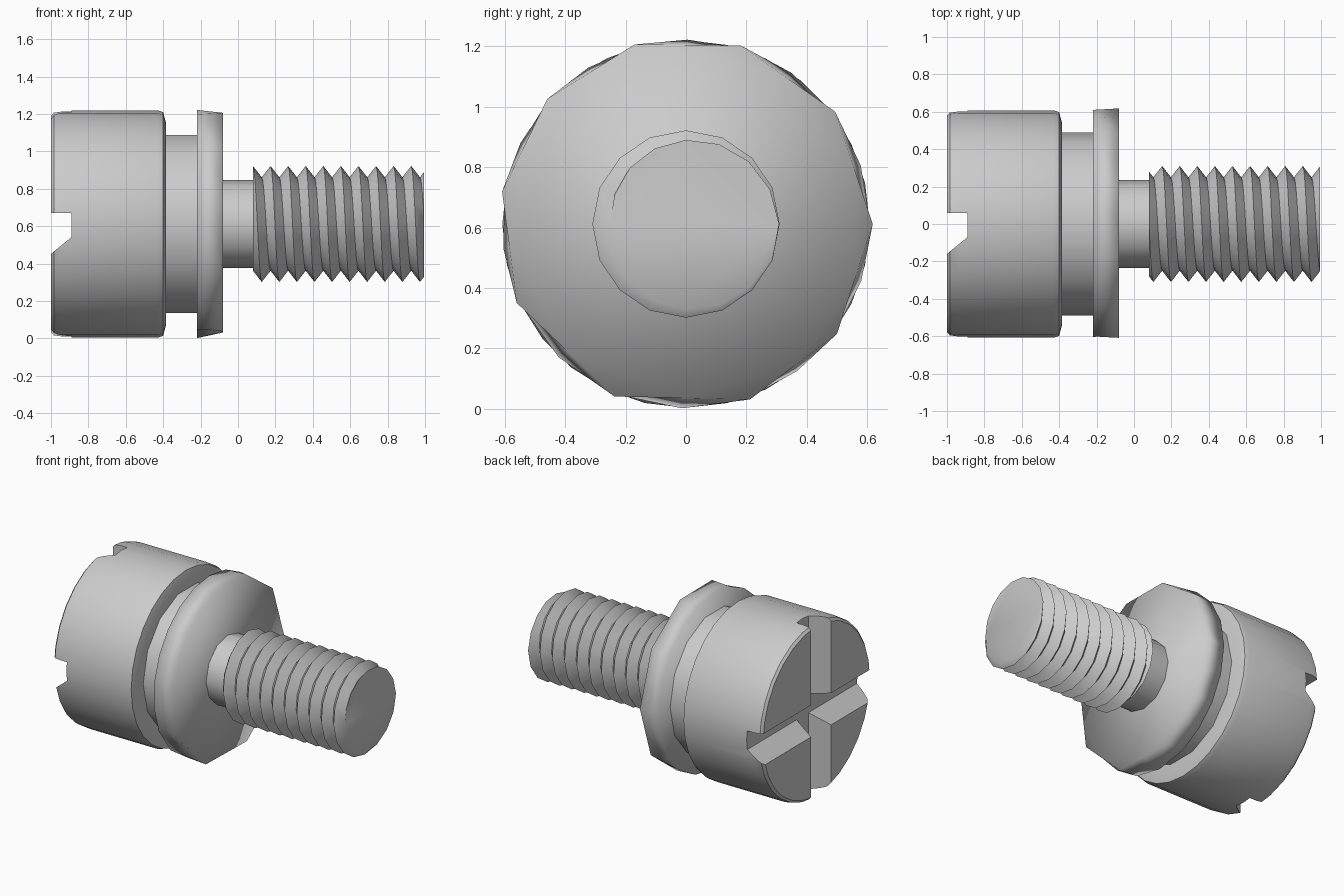
import bpy, bmesh, math
from math import cos, sin, tau, radians

cube = bpy.data.objects.get("Cube")
if cube:
    bpy.data.objects.remove(cube)

AXIS_Z = 0.612

# One plain metal colour
metal = bpy.data.materials.new("light_grey_metal")
metal.use_nodes = True
GREY = (0.6, 0.6, 0.6, 1)
metal.diffuse_color = GREY
metal.node_tree.nodes["Principled BSDF"].inputs["Base Color"].default_value = GREY


def loft(name, rings, smooth_angle):
    """Skin rings of (x, y, z) points along the screw axis and cap both ends."""
    bm = bmesh.new()
    loops = [[bm.verts.new(p) for p in ring] for ring in rings]
    n = len(loops[0])
    for a, b in zip(loops, loops[1:]):
        for i in range(n):
            j = (i + 1) % n
            bm.faces.new((a[i], a[j], b[j], b[i]))
    bm.faces.new(loops[0])
    bm.faces.new(loops[-1])
    bmesh.ops.remove_doubles(bm, verts=bm.verts, dist=0.0005)
    bmesh.ops.recalc_face_normals(bm, faces=bm.faces)
    mesh = bpy.data.meshes.new(name)
    bm.to_mesh(mesh)
    bm.free()
    mesh.materials.append(metal)
    obj = bpy.data.objects.new(name, mesh)
    obj.location.z = AXIS_Z
    bpy.context.collection.objects.link(obj)
    shade(obj, smooth_angle)
    return obj


def shade(obj, angle):
    bpy.ops.object.select_all(action='DESELECT')
    obj.select_set(True)
    bpy.context.view_layer.objects.active = obj
    bpy.ops.object.shade_smooth_by_angle(angle=radians(angle))


def circle(x, r, n, turn=0.0):
    return [(x, r * cos(tau * i / n + turn), r * sin(tau * i / n + turn)) for i in range(n)]


def lathe(name, profile, sides, smooth_angle):
    return loft(name, [circle(x, r, sides) for x, r in profile], smooth_angle)


# Head with softened rims
head = lathe("head", [(-1, 0.585), (-0.985, 0.602), (-0.94, 0.608), (-0.43, 0.608),
                      (-0.40, 0.598), (-0.385, 0.54)], 28, 50)

# Cross slot: each groove has one sheer wall and one sloping wall
SLOT = [(-1.1, 0.06), (-0.89, 0.06), (-0.89, -0.07), (-1, -0.16), (-1.1, -0.16)]
for label, upright in (("upright", True), ("level", False)):
    ends = []
    for s in (-0.8, 0.8):
        ends.append([(x, w, s) if upright else (x, s, w) for x, w in SLOT])
    cutter = loft(label + "_slot_cutter", ends, 30)
    cutter.hide_render = True
    cutter.hide_viewport = True
    cut = head.modifiers.new(label + "_slot", 'BOOLEAN')
    cut.object = cutter
    cut.operation = 'DIFFERENCE'
    cut.solver = 'EXACT'

# Bake the slots so that no cutter remains
bpy.context.view_layer.update()
baked = bpy.data.meshes.new_from_object(
    head.evaluated_get(bpy.context.evaluated_depsgraph_get()))
head.modifiers.clear()
head.data = baked
for obj in [o for o in bpy.data.objects if o.name.endswith("_slot_cutter")]:
    bpy.data.objects.remove(obj)
shade(head, 40)

# Recessed neck between head and collar
lathe("neck", [(-0.40, 0.488), (-0.2, 0.488)], 14, 60)

# Collar: round at the back, a coarse ten-sided outline at the front
corners = [radians(a) for a in (0, 37, 73, 106, 138, 170, 205, 247.5, 290, 324)]
back, front = [], []
for a, b in zip(corners, corners[1:] + [tau]):
    mid, half = (a + b) / 2, (b - a) / 2
    for angle, shrink in ((a, 1), (mid, cos(half))):
        back.append((-0.22, 0.61 * cos(angle), 0.61 * sin(angle)))
        r = 0.618 * shrink
        front.append((-0.08, r * cos(angle), r * sin(angle)))
loft("collar", [back, front], 100)

# Plain shank
lathe("shank", [(-0.1, 0.235), (0.1, 0.235)], 12, 60)

# Right-handed thread: crest and root rings skewed into a helix
PITCH, START, END, SIDES = 0.094, 0.08, 0.995, 16


def thread_radius(x, angle):
    phase = ((x - START) / PITCH - (angle - tau / 4) / tau) % 1
    return 0.25 + 0.06 * abs(2 * phase - 1)


rings = []
for k in range(-3, 24):
    ring = []
    for i in range(SIDES):
        angle = tau * i / SIDES
        x = START + PITCH * (k / 2 + (angle - tau / 4) / tau)
        x = min(max(x, START), END)
        r = thread_radius(x, angle)
        ring.append((x, r * cos(angle), r * sin(angle)))
    rings.append(ring)


# Each ring shifts by one pitch over a turn, so join it to the ring two steps on
bm = bmesh.new()
grid = [[bm.verts.new(p) for p in ring] for ring in rings]
for k in range(len(grid) - 1):
    for i in range(SIDES):
        if i < SIDES - 1:
            quad = (grid[k][i], grid[k][i + 1], grid[k + 1][i + 1], grid[k + 1][i])
        elif k + 3 < len(grid):
            quad = (grid[k][i], grid[k + 2][0], grid[k + 3][0], grid[k + 1][i])
        else:
            continue
        bm.faces.new(quad)
bmesh.ops.remove_doubles(bm, verts=bm.verts, dist=0.0005)
bmesh.ops.dissolve_degenerate(bm, edges=bm.edges, dist=0.0005)
for x in (START, END):
    rim = [v for v in bm.verts if abs(v.co.x - x) < 0.0005]
    rim.sort(key=lambda v: math.atan2(v.co.z, v.co.y))
    bm.faces.new(rim)
bmesh.ops.recalc_face_normals(bm, faces=bm.faces)
mesh = bpy.data.meshes.new("thread")
bm.to_mesh(mesh)
bm.free()
mesh.materials.append(metal)
thread = bpy.data.objects.new("thread", mesh)
thread.location.z = AXIS_Z
bpy.context.collection.objects.link(thread)
shade(thread, 100)
